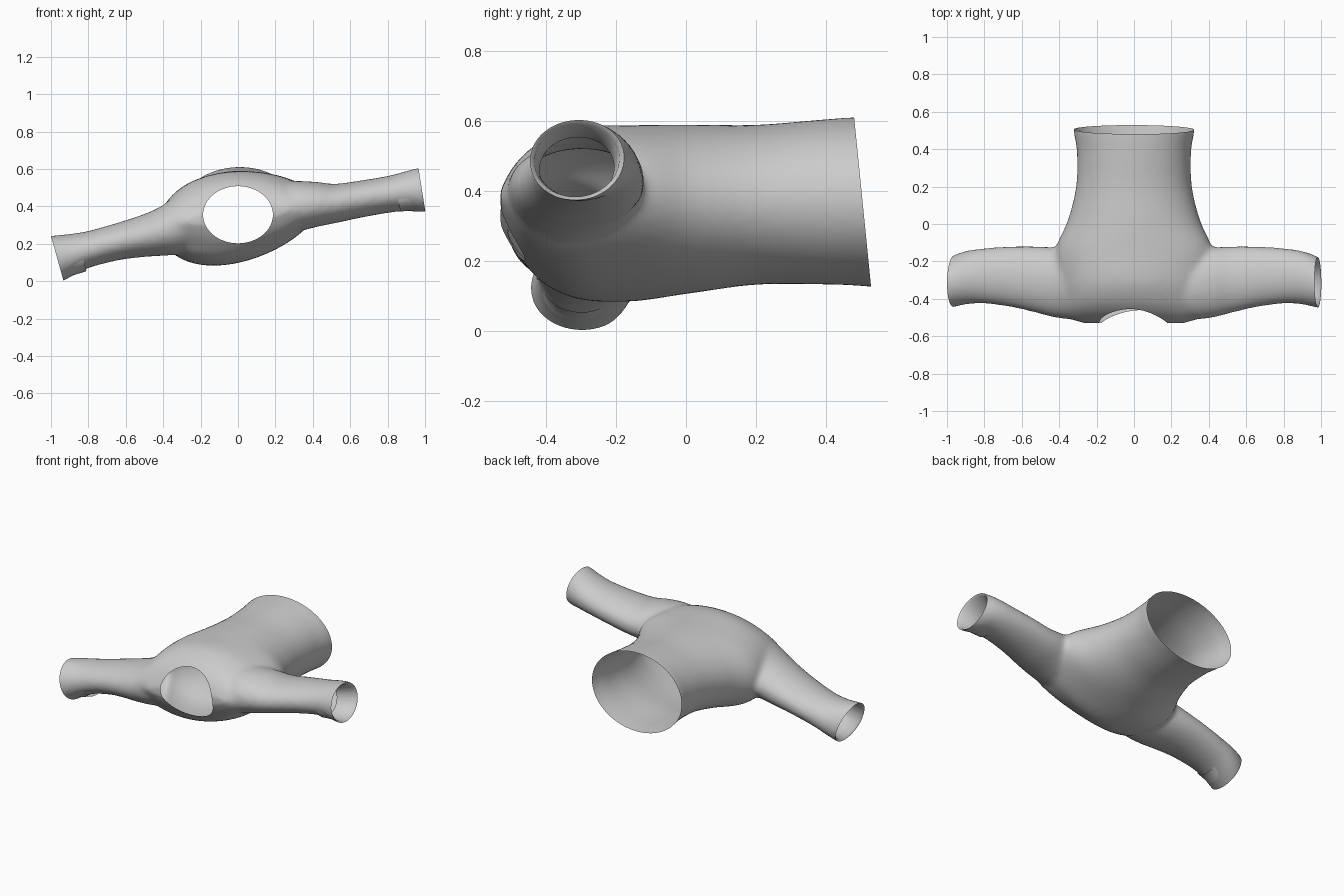
import bpy, bmesh, math
from mathutils import Vector

if "Cube" in bpy.data.objects:
    bpy.data.objects.remove(bpy.data.objects["Cube"])


def loft(name, rings):
    """Skin a closed tube through rings of points."""
    bm = bmesh.new()
    loops = [[bm.verts.new(p) for p in r] for r in rings]
    n = len(loops[0])
    for a, b in zip(loops, loops[1:]):
        for i in range(n):
            j = (i + 1) % n
            bm.faces.new((a[i], a[j], b[j], b[i]))
    bm.faces.new(loops[0][::-1])
    bm.faces.new(loops[-1])
    bmesh.ops.recalc_face_normals(bm, faces=bm.faces)
    me = bpy.data.meshes.new(name)
    bm.to_mesh(me)
    bm.free()
    ob = bpy.data.objects.new(name, me)
    bpy.context.collection.objects.link(ob)
    return ob


def dense(sections, k=5):
    """Catmull-Rom interpolation between the listed sections."""
    s = [sections[0]] + sections + [sections[-1]]
    out = []
    for a, b, c, d in zip(s, s[1:], s[2:], s[3:]):
        for i in range(k):
            t = i / k
            out.append([0.5 * (2*q + (r-p)*t + (2*p-5*q+4*r-u)*t*t + (3*q-p-3*r+u)*t**3)
                        for p, q, r, u in zip(a, b, c, d)])
    return out + [sections[-1]]


ANGLES = [2 * math.pi * i / 48 for i in range(48)]


def body_ring(y, hw, hz, zc, tilt, skew=0):
    """Tilted ellipse; skew tilts the lower half more than the upper half."""
    t = math.radians(tilt)
    pts = []
    for a in ANGLES:
        u, v = hw * math.cos(a), hz * math.sin(a)
        pts.append((u * math.cos(t) - v * math.sin(t), y,
                    zc + u * math.sin(t) + v * math.cos(t) - skew * u * math.sin(a)))
    return pts


def sleeve_ring(x, y0, y1, z0, z1):
    return [(x, (y0+y1)/2 + (y1-y0)/2 * math.cos(a),
             (z0+z1)/2 + (z1-z0)/2 * math.sin(a)) for a in ANGLES]


# torso: y, half width, half height, centre z, tilt, skew
torso = [[.60, .335, .245, .365, 3, 0], [.48, .32, .24, .37, 3, 0], [.38, .305, .235, .368, 3, 0],
         [.2, .31, .228, .361, 4, .02], [.02, .355, .238, .352, 7, .05],
         [-.14, .425, .242, .347, 10, .09], [-.3, .42, .238, .347, 10, .09],
         [-.40, .41, .20, .35, 9, .08], [-.46, .395, .152, .352, 7, .03],
         [-.50, .36, .10, .352, 7, 0], [-.53, .28, .04, .352, 7, 0]]
# sleeves: x, y range, z range
right = [[.15, -.48, -.14, .24, .52], [.3, -.51, -.13, .26, .535], [.42, -.50, -.125, .29, .53],
         [.52, -.475, -.12, .31, .52], [.65, -.445, -.12, .338, .537],
         [.8, -.425, -.13, .365, .562], [.9, -.43, -.145, .375, .588],
         [.97, -.445, -.17, .37, .605], [1.06, -.46, -.21, .38, .60]]
left = [[-.15, -.48, -.14, .18, .50], [-.3, -.51, -.13, .145, .47], [-.42, -.50, -.125, .135, .395],
        [-.52, -.475, -.12, .128, .352], [-.65, -.445, -.12, .11, .31],
        [-.8, -.425, -.13, .07, .268], [-.9, -.43, -.145, .02, .252],
        [-.97, -.445, -.17, -.015, .245], [-1.06, -.46, -.21, -.03, .235]]

parts = [loft("torso", [body_ring(*s) for s in dense(torso)]),
         loft("sleeve_right", [sleeve_ring(*s) for s in dense(right)]),
         loft("sleeve_left", [sleeve_ring(*s) for s in dense(left)])]

# fuse torso and sleeves into one garment surface
bm = bmesh.new()
for p in parts:
    bm.from_mesh(p.data)
    bpy.data.objects.remove(p)
me = bpy.data.meshes.new("sweater")
bm.to_mesh(me)
bm.free()
garment = bpy.data.objects.new("sweater", me)
bpy.context.collection.objects.link(garment)
m = garment.modifiers.new("fuse", 'REMESH')
m.mode, m.voxel_size = 'VOXEL', 0.016
m = garment.modifiers.new("soften", 'SMOOTH')
m.factor, m.iterations = 0.5, 5

# neck opening
NECK_Z, NX, NZ = .355, .187, .153
cutter = loft("neck_cutter", [body_ring(y, NX, NZ, NECK_Z, 0) for y in (-.75, -.28)])
cutter.hide_render = True
m = garment.modifiers.new("neck", 'BOOLEAN')
m.operation, m.object, m.solver = 'DIFFERENCE', cutter, 'EXACT'
bpy.context.view_layer.update()
dg = bpy.context.evaluated_depsgraph_get()
mesh = bpy.data.meshes.new_from_object(garment.evaluated_get(dg))
garment.modifiers.clear()
garment.data = mesh
bpy.data.objects.remove(cutter)

bm = bmesh.new()
bm.from_mesh(mesh)


def in_neck(v):
    return v.co.y < -.27 and (v.co.x/NX)**2 + ((v.co.z-NECK_Z)/NZ)**2 < 1.003


walls = [f for f in bm.faces if all(in_neck(v) for v in f.verts)]
bmesh.ops.delete(bm, geom=walls, context='FACES')

# open the waist and both cuffs with slanted cuts
ENDS = [((0, .505, .365), (0, 1, .1)),
        ((.983, 0, .49), (1, 0, .16)),
        ((-.966, 0, .12), (-1, 0, -.28))]
for co, no in ENDS:
    bmesh.ops.bisect_plane(bm, geom=bm.verts[:] + bm.edges[:] + bm.faces[:],
                           plane_co=co, plane_no=no, clear_outer=True)

# turn the cuff edges inward as a hem that follows the slope of the sleeve
for side in (1, -1):
    edges = [e for e in bm.edges if e.is_boundary and
             all(v.co.x * side > .85 for v in e.verts)]
    for shrink, depth in ((.9, .01), (.88, .12)):
        ext = bmesh.ops.extrude_edge_only(bm, edges=edges)["geom"]
        vs = [g for g in ext if isinstance(g, bmesh.types.BMVert)]
        edges = [g for g in ext if isinstance(g, bmesh.types.BMEdge) and g.is_boundary]
        c = sum((v.co for v in vs), Vector()) / len(vs)
        for v in vs:
            v.co = c + (v.co - c) * shrink - side * depth * Vector((1, 0, .2))
bm.to_mesh(mesh)
bm.free()

bpy.context.view_layer.objects.active = garment
garment.select_set(True)
bpy.ops.object.shade_smooth_by_angle(angle=math.radians(50))
